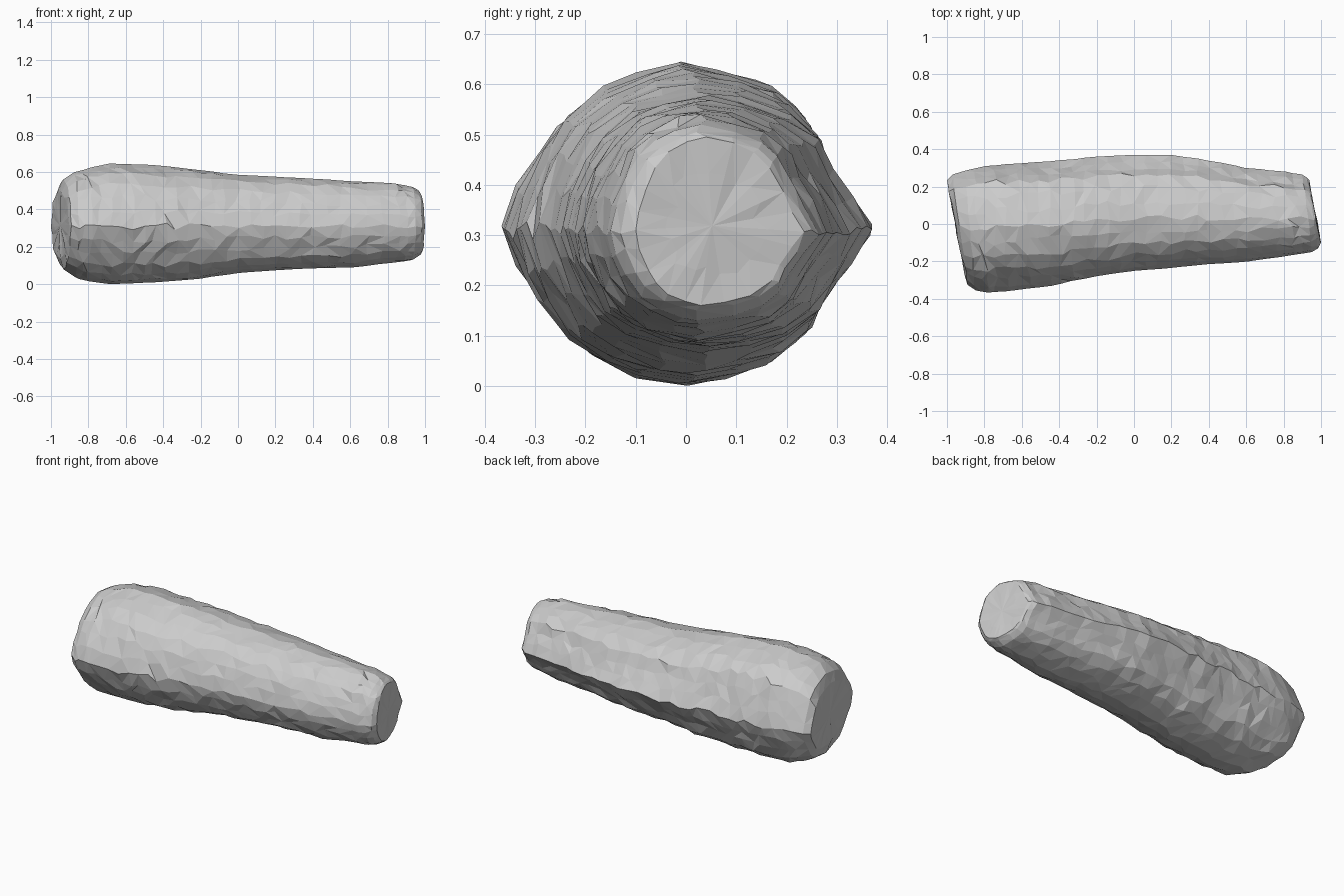
import bpy, bmesh, random
from math import sin, cos, pi
from mathutils import Vector

random.seed(7)
cube = bpy.data.objects.get("Cube")
if cube:
    bpy.data.objects.remove(cube, do_unlink=True)

SIDES = 24
ROUGH = 0.007
RIDGE_Z = 0.307

# Stations along the trunk: back x, back y, front x, front y, bottom z, top z
STATIONS = [
    (-1, .235, -.9, -.285, .14, .50),
    (-.97, .265, -.89, -.325, .08, .56),
    (-.9, .285, -.85, -.355, .04, .6),
    (-.8, .31, -.79, -.367, .015, .625),
    (-.68, .32, -.68, -.36, 0, .645),
    (-.45, .335, -.45, -.33, .01, .638),
    (-.2, .36, -.2, -.28, .03, .61),
    (0, .37, 0, -.25, .06, .585),
    (.2, .37, .2, -.235, .075, .575),
    (.4, .34, .4, -.215, .085, .565),
    (.6, .3, .62, -.2, .09, .55),
    (.8, .28, .86, -.165, .115, .54),
    (.9, .265, .95, -.15, .13, .52),
    (.925, .25, .985, -.13, .15, .505),
    (.935, .235, 1, -.1, .16, .495),
]
# Radius factors from side ridge to crown over a quarter turn
FRONT_WIDE = [1, .95, .92, .94, .96, .97, 1]
FRONT_SLIM = [1, .97, .965, .99, .99, .985, 1]
BACK_WIDE = [1, .95, .95, 1.01, 1.01, .98, 1]
BACK_SLIM = [1, .91, .89, .95, .98, .98, 1]


def factor(i, x):
    k = i % 12
    k = min(k, 12 - k)
    wide, slim = (FRONT_WIDE, FRONT_SLIM) if 6 < i < 18 else (BACK_WIDE, BACK_SLIM)
    t = max(0, min(1, (x + .7) * 2))
    return wide[k] + (slim[k] - wide[k]) * t


def refine(stations, step=.065):
    """Add evenly spaced stations between the given ones."""
    out = []
    for a, b in zip(stations, stations[1:]):
        n = max(1, round((b[0] - a[0]) / step))
        for j in range(n):
            out.append([p + (q - p) * j / n for p, q in zip(a, b)])
    return out + [list(stations[-1])]


def ring_points(station, rough):
    """One lumpy, slanted cross-section of the trunk."""
    xb, yb, xf, yf, zb, zt = station
    axis_y = (yb + yf) / 4
    points = []
    for i in range(SIDES):
        ridge = i % 6 == 0
        angle = 2 * pi * i / SIDES + random.uniform(-.06, .06)
        f = factor(i, xb)
        if not ridge:
            f += random.uniform(-1, 1) * rough / (yb - axis_y)
        c, s = f * cos(angle), f * sin(angle)
        y = axis_y + abs(c) * ((yb if c > 0 else yf) - axis_y)
        z = RIDGE_Z + abs(s) * ((zt if s > 0 else zb) - RIDGE_Z)
        x = xf + (xb - xf) * (y - yf) / (yb - yf)
        x += random.uniform(-1, 1) * rough * 2
        points.append(Vector((max(-1, min(1, x)), y, z)))
    return points


def bridge(bm, a, b):
    """Join two rings with triangles whose diagonals vary."""
    for i in range(SIDES):
        j = (i + 1) % SIDES
        if random.random() < .5:
            tris = (a[i], a[j], b[j]), (a[i], b[j], b[i])
        else:
            tris = (a[i], a[j], b[i]), (a[j], b[j], b[i])
        for tri in tris:
            bm.faces.new(tri)


def cap(bm, ring):
    """Close an end with a slightly uneven slanted face."""
    centre = sum((v.co for v in ring), Vector()) / SIDES
    inner = []
    for v in ring:
        p = centre.lerp(v.co, random.uniform(.5, .7))
        p.x += random.uniform(-1, 1) * .004
        inner.append(bm.verts.new(p))
    bridge(bm, ring, inner)
    hub = bm.verts.new(centre)
    for i in range(SIDES):
        bm.faces.new((inner[i], inner[(i + 1) % SIDES], hub))


# Trunk
bm = bmesh.new()
stations = refine(STATIONS)
rings = []
for n, station in enumerate(stations):
    near_end = min(n, len(stations) - 1 - n) < 3
    pts = ring_points(station, ROUGH * (.3 if near_end else 1))
    rings.append([bm.verts.new(p) for p in pts])
for a, b in zip(rings, rings[1:]):
    bridge(bm, a, b)
cap(bm, rings[0])
cap(bm, rings[-1])
bmesh.ops.recalc_face_normals(bm, faces=bm.faces)

mesh = bpy.data.meshes.new("log")
bm.to_mesh(mesh)
bm.free()
log = bpy.data.objects.new("log", mesh)
bpy.context.collection.objects.link(log)

# Plain grey
grey = bpy.data.materials.new("light grey")
grey.use_nodes = True
colour = (.6, .6, .6, 1)
grey.diffuse_color = colour
grey.node_tree.nodes["Principled BSDF"].inputs["Base Color"].default_value = colour
mesh.materials.append(grey)
